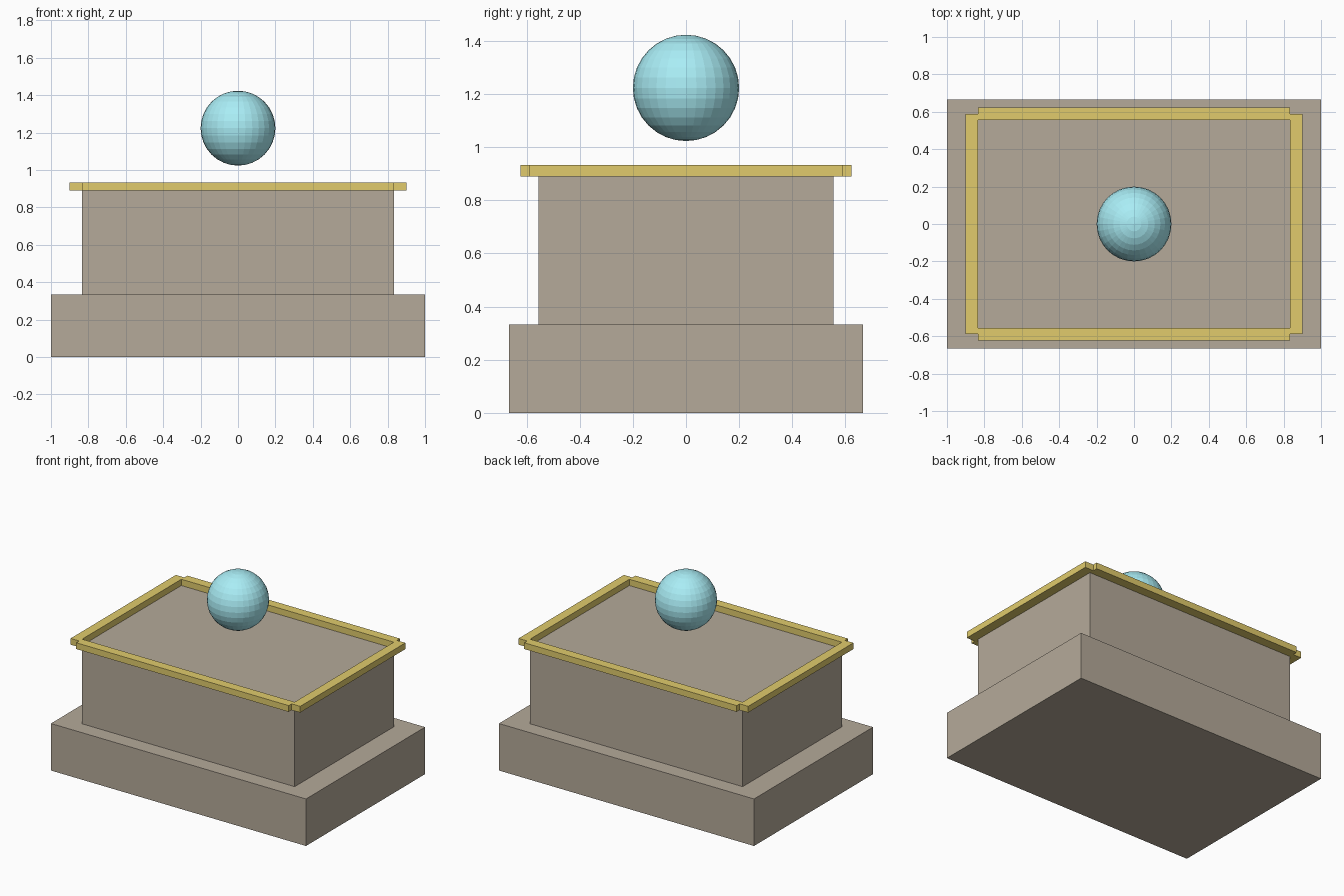
import bpy

if "Cube" in bpy.data.objects:
    bpy.data.objects.remove(bpy.data.objects["Cube"])


def material(name, rgb):
    m = bpy.data.materials.new(name)
    m.diffuse_color = (*rgb, 1.0)
    m.use_nodes = True
    m.node_tree.nodes["Principled BSDF"].inputs["Base Color"].default_value = m.diffuse_color
    return m


stone = material("stone", (0.46, 0.40, 0.32))
gold = material("gold", (0.75, 0.60, 0.15))
crystal = material("crystal", (0.40, 0.85, 0.92))


def box(name, lo, hi, mat):
    bpy.ops.mesh.primitive_cube_add(
        size=1, location=[(a + b) / 2 for a, b in zip(lo, hi)])
    ob = bpy.context.object
    ob.name = name
    ob.scale = [b - a for a, b in zip(lo, hi)]
    bpy.ops.object.transform_apply(location=False, rotation=False, scale=True)
    ob.data.materials.append(mat)
    return ob


# stepped pedestal
BX, BY, Z0, Z1 = 0.8333, 0.5556, 0.3333, 0.8889
box("base", (-1, -0.6667, 0), (1, 0.6667, Z0), stone)
box("body", (-BX, -BY, Z0), (BX, BY, Z1), stone)

# trim strips around the top edge
W, ZT = 0.0667, 0.9333
box("front_trim", (-BX, -BY - W, Z1), (BX, -BY, ZT), gold)
box("back_trim", (-BX, BY, Z1), (BX, BY + W, ZT), gold)
box("left_trim", (-BX - W, -0.5889, Z1), (-BX, 0.5889, ZT), gold)
box("right_trim", (BX, -0.5889, Z1), (BX + W, 0.5889, ZT), gold)

# floating orb
bpy.ops.mesh.primitive_uv_sphere_add(
    segments=32, ring_count=16, radius=0.2, location=(0, 0, 1.2233))
orb = bpy.context.object
orb.name = "orb"
orb.data.materials.append(crystal)
